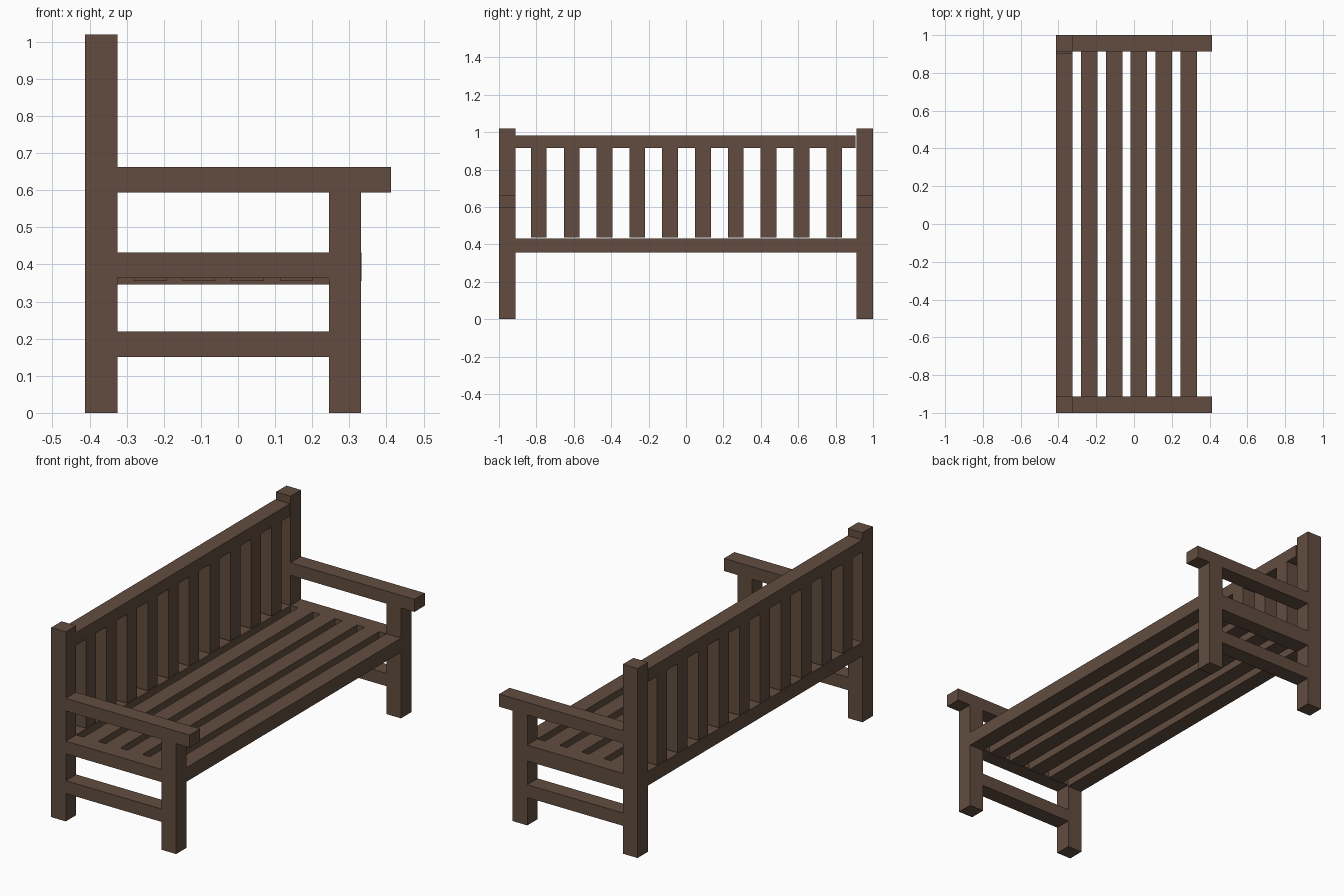
import bpy

if "Cube" in bpy.data.objects:
    bpy.data.objects.remove(bpy.data.objects["Cube"])

wood = bpy.data.materials.new("brown_wood")
wood.diffuse_color = (0.122, 0.073, 0.05, 1)
wood.use_nodes = True
wood.node_tree.nodes["Principled BSDF"].inputs["Base Color"].default_value = wood.diffuse_color


def box(name, x, y, z):
    """Box from (min, max) extents on each axis."""
    bpy.ops.mesh.primitive_cube_add(size=1)
    o = bpy.context.object
    o.name = name
    o.location = [(a + b) / 2 for a, b in (x, y, z)]
    o.scale = [b - a for a, b in (x, y, z)]
    bpy.ops.object.transform_apply(location=True, rotation=False, scale=True)
    o.data.materials.append(wood)
    return o


BACK = (-0.412, -0.325)
FRONT = (0.245, 0.332)
INNER = 0.912

# End frames: posts, armrest, seat side rail and lower stretcher
for side, y, rail_bottom in (("left", (-1, -INNER), 0.364),
                             ("right", (INNER, 1), 0.346)):
    box(f"{side}_back_post", BACK, y, (0, 1.02))
    box(f"{side}_front_leg", FRONT, y, (0, 0.594))
    between = (BACK[1], FRONT[0])
    box(f"{side}_armrest", (BACK[1], 0.412), y, (0.594, 0.662))
    box(f"{side}_seat_rail", between, y, (rail_bottom, 0.432))
    box(f"{side}_stretcher", between, y, (0.15, 0.219))

# Seat boards, the first and last acting as back and front rails
for i in range(6):
    x = -0.412 + i * 0.1314
    box(f"seat_board_{i + 1}", (x, x + 0.0875), (-INNER, INNER), (0.356, 0.432))

# Backrest: top rail and upright slats
box("back_top_rail", BACK, (-INNER, 0.906), (0.915, 0.982))
for i in range(10):
    y = -0.787 + i * 0.1755
    box(f"back_slat_{i + 1}", BACK, (y - 0.042, y + 0.042), (0.436, 0.915))
